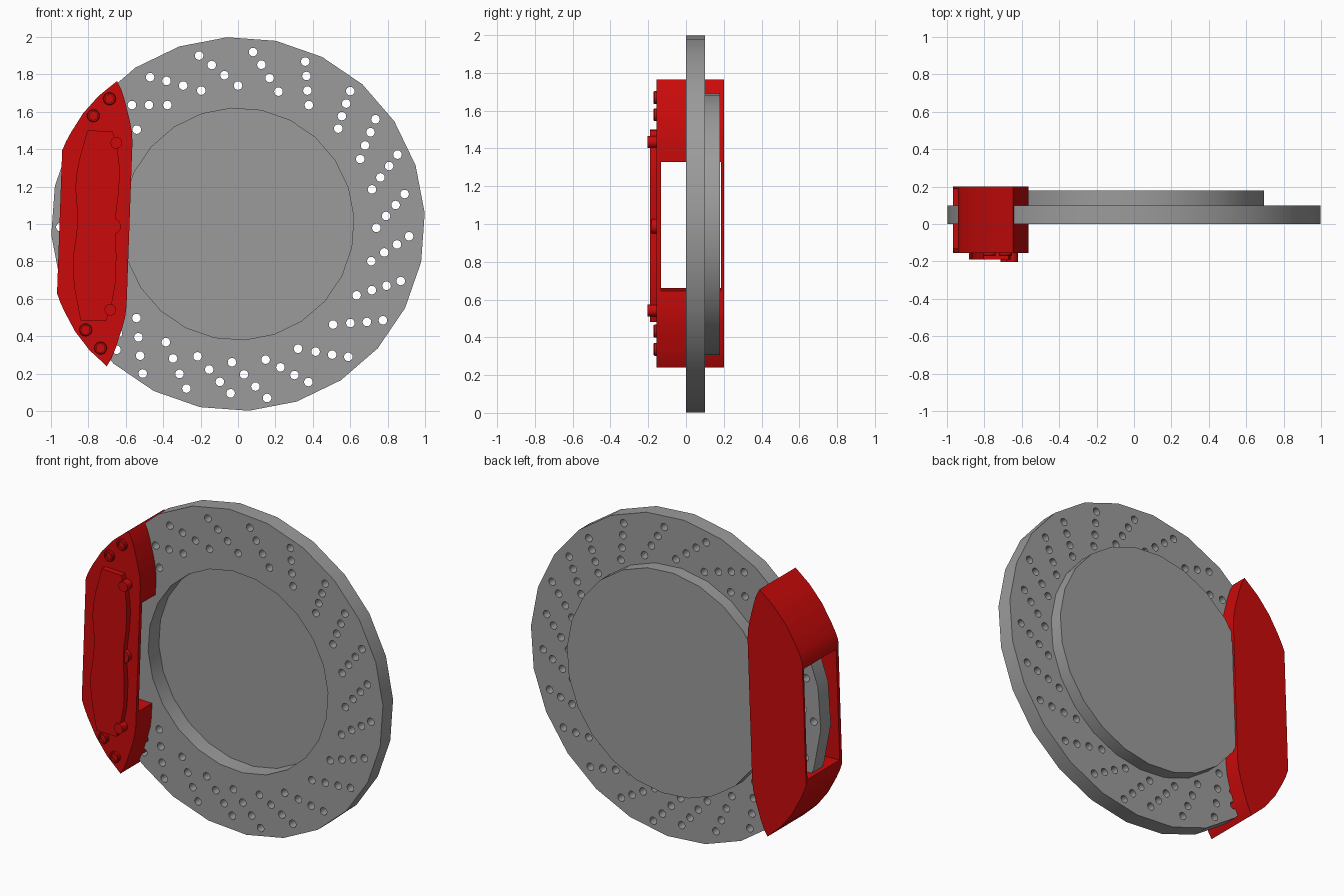
import bpy, bmesh
from math import sin, cos, pi, radians

if "Cube" in bpy.data.objects:
    bpy.data.objects.remove(bpy.data.objects["Cube"])


def material(name, rgb):
    mat = bpy.data.materials.new(name)
    mat.diffuse_color = (*rgb, 1)
    mat.use_nodes = True
    mat.node_tree.nodes["Principled BSDF"].inputs["Base Color"].default_value = mat.diffuse_color
    return mat


RED = material("caliper_red", (.59, .003, .003))
GREY = material("disc_grey", (.33, .33, .33))


def smooth(ob):
    bpy.ops.object.select_all(action='DESELECT')
    ob.select_set(True)
    bpy.context.view_layer.objects.active = ob
    bpy.ops.object.shade_smooth_by_angle(angle=radians(30))


def finish(name, bm, mat=None):
    bmesh.ops.recalc_face_normals(bm, faces=bm.faces)
    me = bpy.data.meshes.new(name)
    bm.to_mesh(me)
    bm.free()
    ob = bpy.data.objects.new(name, me)
    bpy.context.collection.objects.link(ob)
    if mat:
        me.materials.append(mat)
    return ob


def loft(bm, rings):
    """Skin a list of equal-length point rings and cap both ends."""
    vs = [[bm.verts.new(p) for p in r] for r in rings]
    n = len(vs[0])
    for a, b in zip(vs, vs[1:]):
        for i in range(n):
            bm.faces.new((a[i], a[(i + 1) % n], b[(i + 1) % n], b[i]))
    bm.faces.new(vs[0])
    bm.faces.new(vs[-1])


def circle(x, z, r, y, n, offset=0.0):
    return [(x + r * cos(offset + 2 * pi * i / n), y,
             z + r * sin(offset + 2 * pi * i / n)) for i in range(n)]


def cut(ob, cutter):
    mod = ob.modifiers.new("cut", 'BOOLEAN')
    mod.operation = 'DIFFERENCE'
    mod.solver = 'EXACT'
    mod.object = cutter
    cutter.hide_render = True
    bpy.context.view_layer.objects.active = ob
    bpy.ops.object.modifier_apply(modifier=mod.name)
    bpy.data.objects.remove(cutter)


# Brake disc: revolved profile (radius, y) with front recess and rear hat
bm = bmesh.new()
profile = [(.62, .105), (.62, 0), (1, 0), (1, .10), (.695, .10), (.695, .18)]
loft(bm, [circle(0, 1, r, y, 24, radians(3.3)) for r, y in profile])
disc = finish("brake_disc", bm, GREY)

# Drilled holes: swept rows of four (outer angle, swing to inner, outer radius)
rows = [(103, 13, .924), (85, 12, .923), (67.5, 8.3, .94), (49.8, 6.2, .93),
        (37.3, 9.3, .924), (23.5, 9, .93), (10.2, 11.8, .905),
        (-4.1, 11.5, .917), (-19.3, 11.7, .922), (-33.6, 13, .93),
        (-50.3, 14, .923), (-66, 12.5, .925), (-80.5, 12, .943),
        (-92.5, 14.5, .906), (-107.4, 14, .922), (-122.5, 14.7, .948),
        (-134, 13, .935), (-149, 13, .928), (-164, 13, .928),
        (-179, 13, .95), (165, 13, .928), (150, 13, .928),
        (136, 15.3, .91), (120.9, 15.5, .915)]
bm = bmesh.new()
for ang, swing, outer in rows:
    for f, g in ((0, 0), (.28, .34), (.6, .68), (1, 1)):
        a = radians(ang - swing * f)
        r = outer + (.74 - outer) * g
        x, z = r * cos(a), 1 + r * sin(a)
        loft(bm, [circle(x, z, .023, y, 16) for y in (-.05, .15)])
cut(disc, finish("hole_cutter", bm, GREY))
smooth(disc)

# Caliper local frame: u across, v along, leaning slightly
CX, CZ, T = -.765, 1.005, radians(2.06)


def place(u, v):
    return CX + u * cos(T) + v * sin(T), CZ - u * sin(T) + v * cos(T)


def prism(name, outline, y0, y1):
    bm = bmesh.new()
    pts = [place(u, v) for u, v in outline]
    loft(bm, [[(x, y, z) for x, z in pts] for y in (y0, y1)])
    return finish(name, bm, RED)


# Caliper body with a window through the middle
half = [(-.189, .382), (-.170, .43), (-.145, .48), (-.085, .583), (-.005, .68),
        (.091, .763), (.115, .72), (.134, .667), (.165, .56), (.179, .50),
        (.185, .44)]
body = prism("caliper_body", half + [(u, -v) for u, v in reversed(half)],
             -.155, .2)
cut(body, prism("window_cutter", [(-.3, -.352), (.3, -.352), (.3, .331),
                                  (-.3, .331)], -.132, .186))
smooth(body)

# Raised cover on the caliper face, waisted in the middle, longer below
right = [(.077, .493), (.092, .45), (.107, .393), (.12, .31), (.123, .238),
         (.12, .15), (.112, .07), (.109, 0)]
left = [(-.093, 0), (-.098, .07), (-.111, .18), (-.109, .25), (-.095, .34),
        (-.078, .41), (-.058, .494)]
LOW = -1.06
smooth(prism("caliper_cover",
             right + [(u, LOW * v) for u, v in reversed(right[:-1])]
             + [(u, LOW * v) for u, v in reversed(left)] + left[1:],
             -.19, -.15))


# Guide pins and hollow-headed bolts
def turned(name, u, v, profile):
    bm = bmesh.new()
    x, z = place(u, v)
    loft(bm, [circle(x, z, r, y, 20) for r, y in profile])
    smooth(finish(name, bm, RED))


BOLT = [(.034, -.15), (.034, -.167), (.030, -.172), (.022, -.172),
        (.022, -.158)]
turned("middle_pin", .1, -.014, [(.04, -.15), (.04, -.182)])
for side, s, pin_v in (("upper", 1, .433), ("lower", -1, -.46)):
    turned(side + "_pin", .099, pin_v, [(.031, -.15), (.031, -.203)])
    turned(side + "_outer_bolt", .054, s * .667, BOLT)
    turned(side + "_inner_bolt", -.029, s * .573, BOLT)
